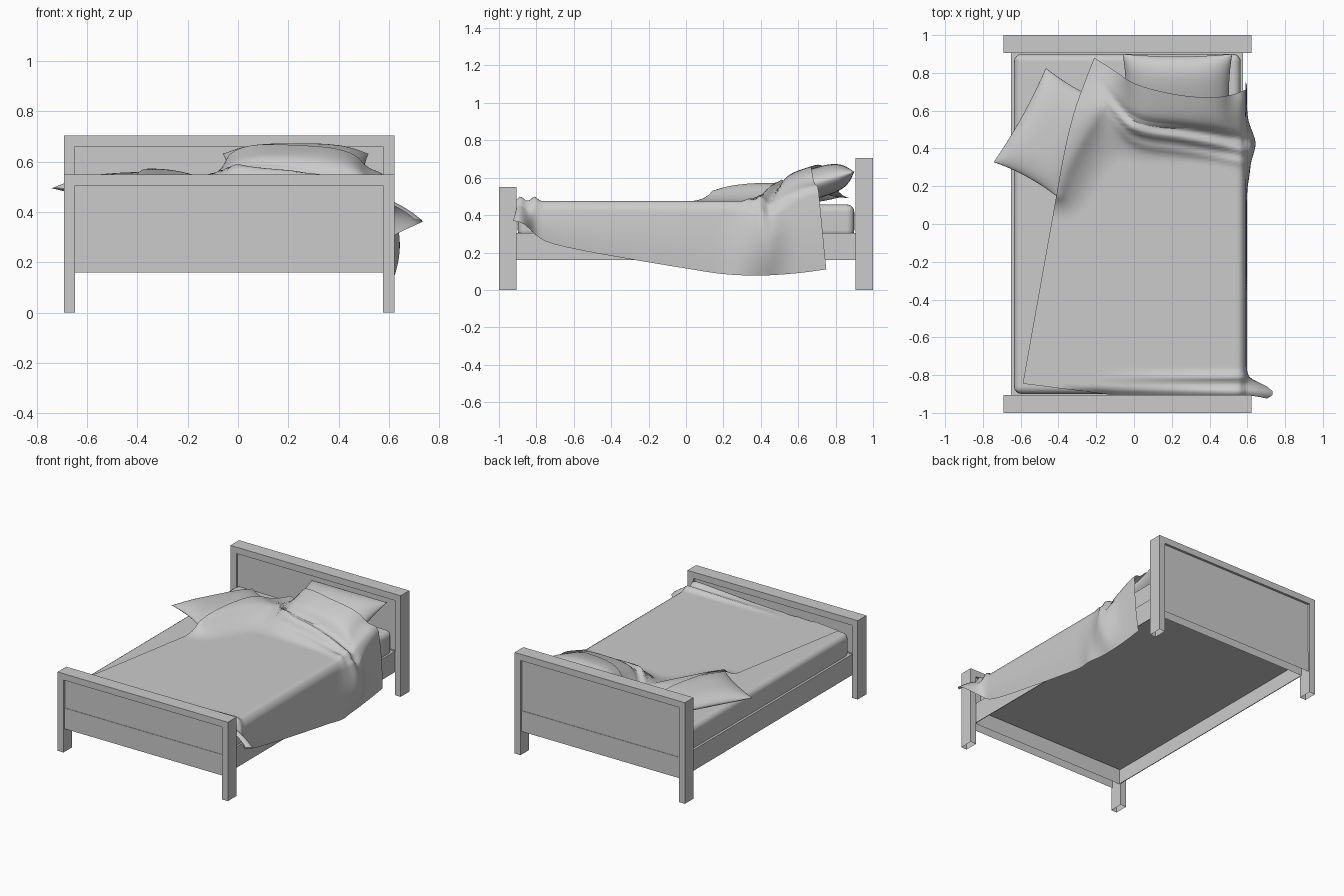
import bpy, bmesh, math
from mathutils import Vector, Matrix
from mathutils.bvhtree import BVHTree

if "Cube" in bpy.data.objects:
    bpy.data.objects.remove(bpy.data.objects["Cube"])


def make(name, verts, faces, smooth=False):
    me = bpy.data.meshes.new(name)
    me.from_pydata(verts, [], faces)
    bm = bmesh.new()
    bm.from_mesh(me)
    bmesh.ops.remove_doubles(bm, verts=bm.verts, dist=1e-5)
    for f in bm.faces:
        f.smooth = smooth
    bm.to_mesh(me)
    bm.free()
    ob = bpy.data.objects.new(name, me)
    bpy.context.collection.objects.link(ob)
    return ob


def box(name, x0, x1, y0, y1, z0, z1, bottom=True):
    v = [(x, y, z) for x in (x0, x1) for y in (y0, y1) for z in (z0, z1)]
    f = [(0, 1, 3, 2), (4, 6, 7, 5), (0, 4, 5, 1), (2, 3, 7, 6), (1, 5, 7, 3)]
    return make(name, v, f + [(0, 2, 6, 4)] * bottom)


def curve(pts, x):
    """Smooth interpolation through sorted control points."""
    if x <= pts[0][0]:
        return pts[0][1]
    for i in range(len(pts) - 1):
        (xa, a), (xb, b) = pts[i], pts[i + 1]
        if x <= xb:
            pa, pb = pts[max(i - 1, 0)], pts[min(i + 2, len(pts) - 1)]
            t = (x - xa) / (xb - xa)
            ma = (b - pa[1]) / (xb - pa[0]) * (xb - xa)
            mb = (pb[1] - a) / (pb[0] - xa) * (xb - xa)
            return ((2*t**3 - 3*t*t + 1) * a + (t**3 - 2*t*t + t) * ma
                    + (3*t*t - 2*t**3) * b + (t**3 - t*t) * mb)
    return pts[-1][1]


def gauss(d, w):
    return math.exp(-(d / w) ** 2)


def grid_faces(nu, nv, off=0, flip=False):
    out = []
    for j in range(nv - 1):
        for i in range(nu - 1):
            a = off + j * nu + i
            q = (a, a + 1, a + nu + 1, a + nu)
            out.append(q[::-1] if flip else q)
    return out


# --- Headboard and footboard: hollow posts, top rail, recessed panel ---
X0, X1, T = -0.692, 0.622, 0.045
for name, y0, y1, top in (("headboard", 0.905, 1.0, 0.705), ("footboard", -1.0, -0.905, 0.55)):
    box(name + "_left_post", X0, X0 + T, y0, y1, 0, top - T, False)
    box(name + "_right_post", X1 - T, X1, y0, y1, 0, top - T, False)
    box(name + "_top_rail", X0, X1, y0, y1, top - T, top)
    box(name + "_panel", X0 + T, X1 - T, y0 + 0.016, y1 - 0.016, 0.305, top - T, False)
    box(name + "_lower_rail", X0 + T, X1 - T, y0 + 0.013, y1 - 0.013, 0.16, 0.305, False)

# --- Thin side rails and base board ---
box("left_side_rail", -0.65, -0.645, -0.91, 0.91, 0.16, 0.305)
box("right_side_rail", 0.572, 0.577, -0.91, 0.91, 0.16, 0.305)
box("base_board", -0.645, 0.572, -0.91, 0.91, 0.262, 0.302)

# --- Mattress ---
m = box("mattress", -0.635, 0.565, -0.9, 0.9, 0.28, 0.457)
b = m.modifiers.new("round", 'BEVEL')
b.width, b.segments = 0.04, 4
for p in m.data.polygons:
    p.use_smooth = True
m.modifiers.new("normals", 'WEIGHTED_NORMAL')


# --- Pillows: two puffed sheets meeting in a pinched seam ---
def pillow(name, hx, hy, up, down, mat):
    n, verts, faces = 29, [], []
    for side, h in ((1, up), (-1, down)):
        off = len(verts)
        for j in range(n):
            for i in range(n):
                u = math.sin((i / (n - 1) - .5) * math.pi)
                v = math.sin((j / (n - 1) - .5) * math.pi)
                puff = max(0, (1 - u**4) * (1 - v**4)) ** 0.6 * (1 - .12 * (u*u + v*v))
                x = hx * u * (1 - 0.06 * (1 - v * v))
                y = hy * v * (1 - 0.07 * (1 - u * u))
                verts.append(mat @ Vector((x, y, side * h * puff)))
        faces += grid_faces(n, n, off, side < 0)
    make(name, verts, faces, True)
    return BVHTree.FromPolygons(verts, faces)


trees = [
    pillow("right_pillow", 0.29, 0.22, 0.082, 0.08,
           Matrix.Translation((0.23, 0.69, 0.568)) @ Matrix.Rotation(math.radians(17), 4, 'X')),
    pillow("left_pillow", 0.285, 0.2, 0.052, 0.04,
           Matrix.Translation((-0.43, 0.48, 0.505)) @ Matrix.Rotation(math.radians(61), 4, 'Z')
           @ Matrix.Rotation(math.radians(-3), 4, 'X')),
]

# --- Blanket: a sheet draped over mattress and pillows, hanging on the right ---
LEFT = [(-0.85, -0.59), (0.1, -0.42), (0.4, -0.365), (0.6, -0.315), (0.78, -0.25), (0.88, -0.21)]
TOP = [(-0.21, 0.88), (-0.1, 0.81), (0.0, 0.745), (0.2, 0.69), (0.4, 0.67), (0.52, 0.685), (0.59, 0.71)]
HEM = [(-0.92, 0.37), (-0.87, 0.36), (-0.81, 0.30), (-0.75, 0.26), (-0.6, 0.22), (-0.3, 0.165),
       (0, 0.115), (0.2, 0.085), (0.4, 0.077), (0.6, 0.09), (0.75, 0.11)]
FOLD = [(-0.2, 0.72), (-0.1, 0.6), (-0.03, 0.525), (0.05, 0.485), (0.25, 0.455), (0.45, 0.42), (0.6, 0.39)]
FLAT, EDGE = 0.475, 0.59
NT, NS, NV = 62, 24, 100      # columns on top, columns on the side, rows

pos = [[None] * NT for _ in range(NV)]
raw = [[FLAT] * NT for _ in range(NV)]
for j in range(NV):
    t = j / (NV - 1)
    for i in range(NT):
        s = i / (NT - 1)
        foot = -0.845 - 0.06 * min(1, s / .4)
        top = curve(TOP, -0.21 + 0.8 * s)
        y = foot + t * (top - foot)
        xl = curve(LEFT, -0.845 + t * 1.725)
        x = xl + (EDGE - xl) * s
        pos[j][i] = (x, y)
        for tr in trees:
            hit = tr.ray_cast(Vector((x, y, 2)), Vector((0, 0, -1)))[0]
            if hit:
                raw[j][i] = max(raw[j][i], hit.z + 0.014)
    # shoulder lifted where the sheet is stretched off the right pillow
    raw[j][-1] += 0.09 * min(1, max(0, (pos[j][-1][1] - 0.47) / 0.2))

# relax the sheet so it tents softly off the pillows
z = [r[:] for r in raw]
for _ in range(350):
    new = [r[:] for r in z]
    for j in range(1, NV):
        up = z[min(j + 1, NV - 1)]
        for i in range(NT - 1):
            avg = (z[j][max(i - 1, 0)] + z[j][i + 1] + z[j - 1][i] + up[i]) / 4
            new[j][i] = max(raw[j][i], avg - 0.00035)
    z = new

verts = []
for j in range(NV):
    for i in range(NT):
        x, y = pos[j][i]
        h = z[j][i]
        # rumpled fold in front of the pillows
        if x > -0.2:
            d = y - curve(FOLD, x)
            amp = min(1, (x + 0.2) / 0.2)
            h += amp * (0.03 * gauss(d, 0.026) + 0.014 * gauss(d + 0.065, 0.022) - 0.02 * gauss(d - 0.05, 0.025))
        # gathered and tucked foot end
        k = min(1, max(0, (x + 0.2) / 0.7))
        h += k * (0.025 * gauss(y + 0.81, 0.02) + 0.025 * gauss(y + 0.885, 0.02))
        if y < -0.87:
            h -= (1 - k) * min(0.04, (-0.87 - y) * 1.2)
        # rounded shoulder where the sheet turns down
        e = max(0, x - (EDGE - 0.045)) / 0.045
        h -= 0.045 * (1 - math.sqrt(max(0, 1 - e * e)))
        verts.append((x, y, h))
    # hanging side
    x, y, h = verts[-1]
    for i in range(1, NS + 1):
        s = i / NS
        yy = y + 0.04 * s * max(0, min(1, (y - 0.3) / 0.4))
        zz = h + (curve(HEM, yy) - h) * s
        wave = 0.045 * gauss(y - 0.42, 0.09) * math.sin(math.pi * min(1, s * 0.85 + .12)) \
            + 0.02 * gauss(y - 0.28, 0.08) * s
        flap = 0.145 * gauss(y + 0.88, 0.05) * s ** 0.9
        verts.append((EDGE + 0.008 * math.sin(s * 3) + wave + flap, yy - 0.02 * s * gauss(y + 0.9, .04), zz))
make("blanket", verts, grid_faces(NT + NS, NV), True)
